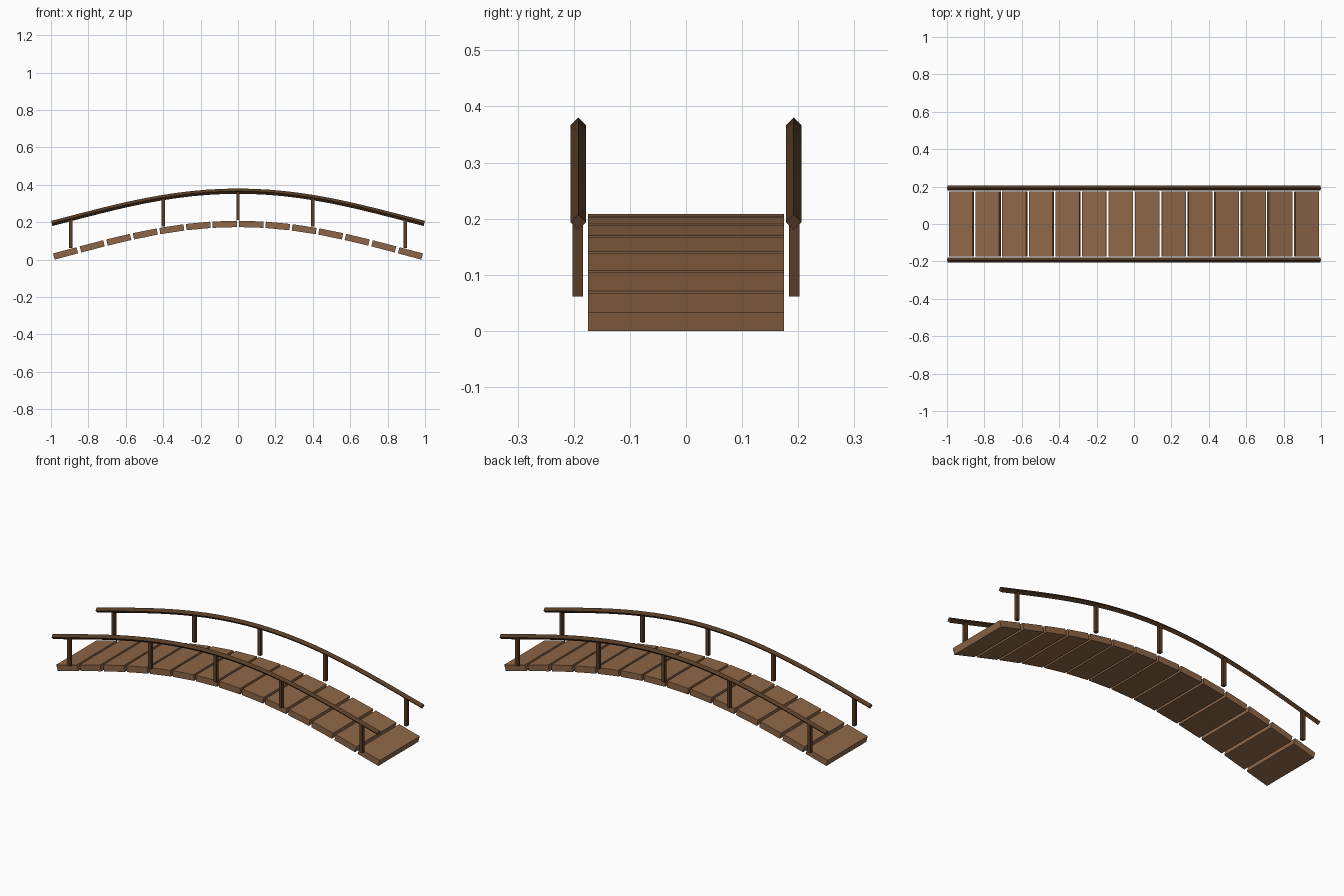
import bpy, bmesh, math
from mathutils import Vector, Matrix

if "Cube" in bpy.data.objects:
    bpy.data.objects.remove(bpy.data.objects["Cube"])

DECK_TOP, RAIL_TOP = 0.208, 0.366
PLANKS, PITCH, PLANK_LENGTH = 14, 0.1425, 0.13
DECK_WIDTH, THICKNESS = 0.35, 0.034
RAIL_Y, RAIL_RADIUS, RAIL_END = 0.192, 0.014, 0.996


def make_material(name, colour):
    mat = bpy.data.materials.new(name)
    mat.use_nodes = True
    mat.diffuse_color = colour
    mat.node_tree.nodes["Principled BSDF"].inputs["Base Color"].default_value = colour
    return mat


plank_wood = make_material("plank brown", (0.27, 0.135, 0.063, 1))
rail_wood = make_material("dark brown", (0.098, 0.046, 0.019, 1))


def drop(x):
    """Fall of the arch below its crown."""
    return 0.225 * x ** 2 - 0.047 * x ** 4


def finish(bm, name, mat):
    bmesh.ops.recalc_face_normals(bm, faces=bm.faces)
    mesh = bpy.data.meshes.new(name)
    bm.to_mesh(mesh)
    bm.free()
    mesh.materials.append(mat)
    obj = bpy.data.objects.new(name, mesh)
    bpy.context.collection.objects.link(obj)
    return obj


def box(name, size, matrix, mat):
    bm = bmesh.new()
    bmesh.ops.create_cube(bm, size=1, matrix=matrix @ Matrix.Diagonal((*size, 1)))
    return finish(bm, name, mat)


# Deck planks, each tilted along the arch
for i in range(PLANKS):
    x = (i - (PLANKS - 1) / 2) * PITCH
    half = PLANK_LENGTH / 2
    start = Vector((x - half, 0, DECK_TOP - drop(x - half)))
    end = Vector((x + half, 0, DECK_TOP - drop(x + half)))
    along = end - start
    tilt = Matrix.Rotation(-math.atan2(along.z, along.x), 4, 'Y')
    place = (Matrix.Translation((start + end) / 2) @ tilt
             @ Matrix.Translation((0, 0, -THICKNESS / 2)))
    box(f"plank_{i + 1}", (PLANK_LENGTH, DECK_WIDTH, THICKNESS), place, plank_wood)


def handrail(name, y, segments=24):
    """Diamond section swept along the arch."""
    bm = bmesh.new()
    rings = []
    for i in range(segments + 1):
        x = RAIL_END * (2 * i / segments - 1)
        slope = -(drop(x + 0.01) - drop(x - 0.01)) / 0.02
        up = Vector((-slope, 0, 1)).normalized() * RAIL_RADIUS
        side = Vector((0, RAIL_RADIUS, 0))
        centre = Vector((x, y, RAIL_TOP - 0.975 * drop(x)))
        rings.append([bm.verts.new(centre + d) for d in (up, side, -up, -side)])
    for a, b in zip(rings, rings[1:]):
        for k in range(4):
            n = (k + 1) % 4
            bm.faces.new((a[k], a[n], b[n], b[k]))
    bm.faces.new(rings[0])
    bm.faces.new(rings[-1])
    finish(bm, name, rail_wood)


# Handrails and their posts on both sides
for side_name, sign in (("back", 1), ("front", -1)):
    handrail(f"{side_name}_handrail", sign * RAIL_Y)
    for n, x in enumerate((-0.895, -0.4, 0, 0.4, 0.895)):
        bottom = DECK_TOP + 0.003 - drop(x)
        top = RAIL_TOP - 0.975 * drop(x)
        place = Matrix.Translation((x, sign * (RAIL_Y + 0.001), (bottom + top) / 2))
        box(f"{side_name}_post_{n + 1}", (0.018, 0.018, top - bottom), place, rail_wood)
